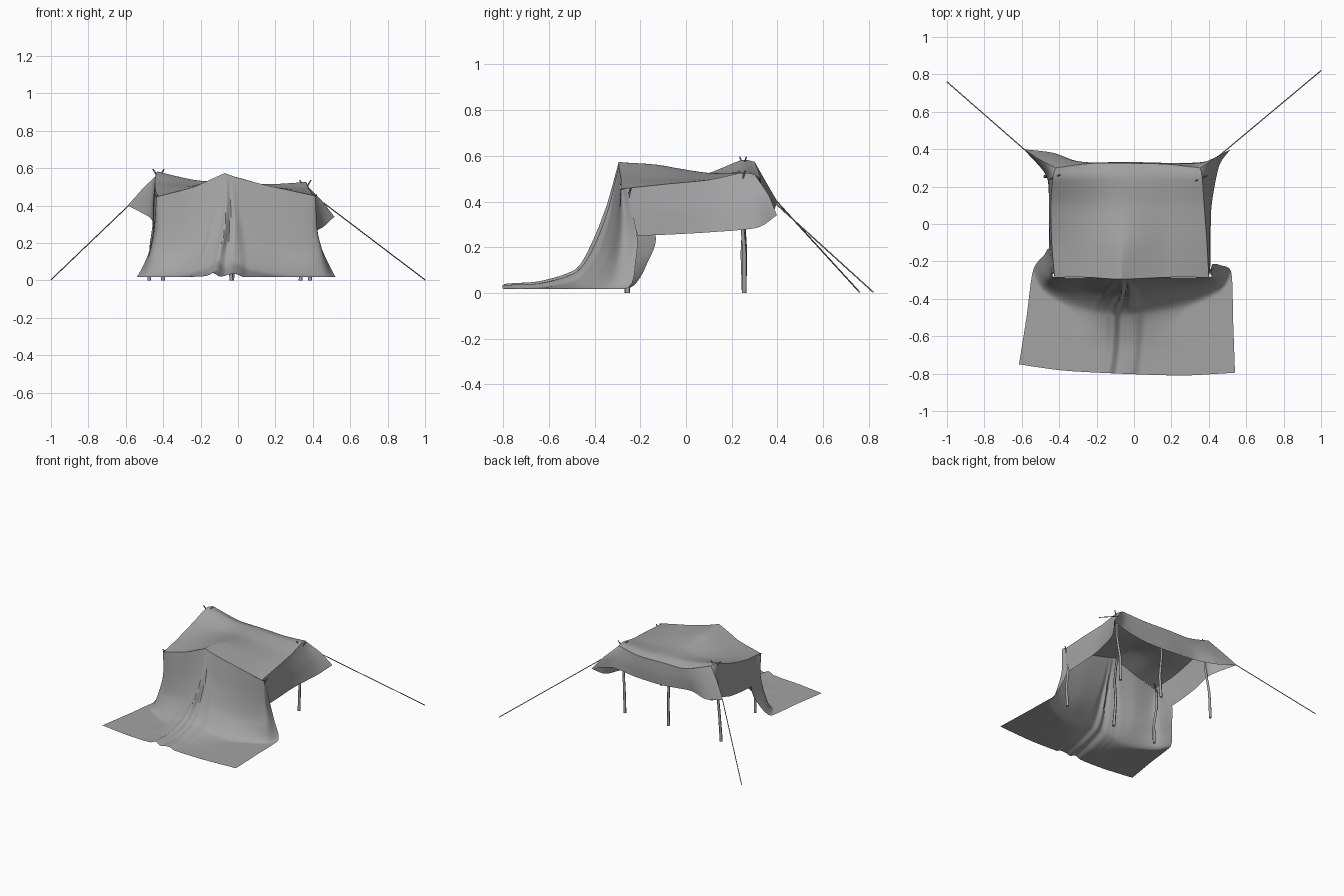
import bpy, bmesh, math
from mathutils import Vector as V

if "Cube" in bpy.data.objects:
    bpy.data.objects.remove(bpy.data.objects["Cube"])

grey = bpy.data.materials.new("grey_canvas")
grey.diffuse_color = (.37, .37, .37, 1)
grey.use_nodes = True
grey.node_tree.nodes["Principled BSDF"].inputs["Base Color"].default_value = grey.diffuse_color


def spline(pts, n):
    """Sample a smooth curve through pts with n steps per whole length."""
    pts = [V(p) for p in pts]
    p = [2 * pts[0] - pts[1]] + pts + [2 * pts[-1] - pts[-2]]
    out = []
    for i in range(n + 1):
        s = i / n * (len(pts) - 1)
        k = min(int(s), len(pts) - 2)
        t = s - k
        a, b, c, d = p[k:k + 4]
        m1, m2 = (c - a) * 0.4, (d - b) * 0.4
        out.append(b * (2*t**3 - 3*t*t + 1) + m1 * (t**3 - 2*t*t + t)
                   + c * (3*t*t - 2*t**3) + m2 * (t**3 - t*t))
    return out


def loft(bm, rows, nu, nv, bend=None):
    """Cloth patch through a small net of control points."""
    rows = [spline(r, nu) for r in rows]
    cols = [spline([r[i] for r in rows], nv) for i in range(nu + 1)]
    vs = []
    for i, col in enumerate(cols):
        vs.append([bm.verts.new(bend(p, j / nv) if bend else p)
                   for j, p in enumerate(col)])
    for i in range(nu):
        for j in range(nv):
            bm.faces.new((vs[i][j], vs[i][j+1], vs[i+1][j+1], vs[i+1][j]))


def peak(p, v):
    """Sharpen the point over the front centre pole."""
    return p + V((0, 0, .022 * math.exp(-abs(p.x + .07) / .05) * max(0, 1 - v * 3)))


bm = bmesh.new()

# sagging roof, front row to back row
roof = [
    [(-.425, -.285, .45), (-.25, -.285, .495), (-.07, -.295, .552), (.18, -.285, .502), (.40, -.285, .455)],
    [(-.44, -.10, .475), (-.24, -.10, .505), (-.05, -.10, .553), (.17, -.10, .503), (.39, -.10, .475)],
    [(-.445, .10, .525), (-.23, .10, .51), (-.04, .10, .525), (.17, .10, .50), (.375, .10, .495)],
    [(-.435, .24, .58), (-.22, .25, .535), (-.03, .25, .525), (.17, .25, .515), (.365, .24, .525)],
    [(-.42, .30, .575), (-.22, .325, .51), (-.03, .325, .505), (.17, .32, .50), (.355, .30, .52)],
]
loft(bm, roof, 100, 40, peak)

# front cloth wrapping the corner poles, falling to the ground and spreading forward
drape = [
    [(-.43, -.255, .455), *roof[0], (.405, -.26, .46)],
    [(-.455, -.135, .26), (-.43, -.285, .27), (-.26, -.312, .29), (-.07, -.335, .36),
     (.20, -.312, .29), (.41, -.285, .27), (.42, -.215, .26)],
    [(-.48, -.165, .14), (-.455, -.30, .14), (-.28, -.35, .14), (-.07, -.39, .20),
     (.22, -.35, .14), (.435, -.30, .14), (.46, -.22, .14)],
    [(-.54, -.25, .02), (-.48, -.355, .02), (-.31, -.445, .025), (-.07, -.48, .075),
     (.24, -.445, .025), (.455, -.355, .02), (.52, -.26, .02)],
    [(-.575, -.5, .018), (-.50, -.56, .018), (-.34, -.61, .018), (-.08, -.63, .025),
     (.25, -.63, .018), (.46, -.57, .018), (.53, -.52, .018)],
    [(-.615, -.75, .018), (-.52, -.765, .018), (-.36, -.785, .018), (-.08, -.80, .018),
     (.25, -.81, .018), (.46, -.80, .018), (.54, -.795, .018)],
]


def pleats(p, v):
    """Gathers fanning out from the front peak."""
    c = p.x + .06 + .03 * v
    width = .035 + .085 * min(1, v * 1.6)
    env = math.exp(-(c / width) ** 4) * min(1, v * 2.5)
    s = c / width
    f = (.55 + .35 * math.cos(s * 6.5 + v * 3) + .15 * math.sin(s * 11 + v * 6)) * env
    a = .036 * (1 - .4 * max(0, v - .6) / .4)
    up = min(1, max(0, (v - .35) / .3))
    q = peak(p, v) + V((.008 * env * math.sin(v * 9), -a * f * (1 - up), a * f * up))
    q.z = max(q.z, .017)
    return q


loft(bm, drape, 180, 70, pleats)


# hanging flaps on left, back and right, given by their hem points
def flap(top, hem, nu, out, ends=(None, None)):
    mid = [V(a).lerp(V(b), .5) + V(out) for a, b in zip(top, hem)]
    for i, e in zip((0, -1), ends):
        mid[i] = V(e) if e else mid[i] - V(out)
    loft(bm, [top, mid, hem], nu, 12)


left_tip, right_tip = (-.59, .40, .40), (.515, .398, .34)
left_mid, right_mid = (-.505, .345, .495), (.445, .36, .43)
flap([r[0] for r in roof],
     [(-.455, -.135, .26), (-.455, -.03, .265), (-.455, .12, .285), (-.47, .26, .335), left_tip],
     40, (-.004, 0, 0), (None, left_mid))
back_edge = spline(roof[4], 16)
flap([back_edge[i] for i in (0, 1, 4, 8, 12, 15, 16)],
     [left_tip, (-.43, .38, .355), (-.27, .327, .355), (-.03, .33, .335),
      (.19, .325, .335), (.385, .335, .36), right_tip],
     96, (0, .004, 0), (left_mid, right_mid))
flap([r[4] for r in roof],
     [(.41, -.21, .25), (.41, -.08, .255), (.415, .10, .265), (.455, .31, .285), right_tip],
     40, (.006, 0, 0), (None, right_mid))

bmesh.ops.remove_doubles(bm, verts=bm.verts, dist=.0005)
bmesh.ops.recalc_face_normals(bm, faces=bm.faces)
me = bpy.data.meshes.new("tent_cloth")
bm.to_mesh(me)
bm.free()
me.materials.append(grey)
cloth = bpy.data.objects.new("tent_cloth", me)
bpy.context.collection.objects.link(cloth)
bpy.context.view_layer.objects.active = cloth
cloth.select_set(True)
bpy.ops.object.shade_smooth_by_angle(angle=math.radians(40))


def rods(name, paths, radius, taper):
    """Poles, twigs or ropes as bevelled polylines."""
    cu = bpy.data.curves.new(name, 'CURVE')
    cu.dimensions = '3D'
    cu.bevel_depth = radius
    cu.bevel_resolution = 1
    cu.use_fill_caps = True
    cu.materials.append(grey)
    for path in paths:
        s = cu.splines.new('POLY')
        s.points.add(len(path) - 1)
        for k, (pt, co) in enumerate(zip(s.points, path)):
            pt.co = (*co, 1)
            pt.radius = 1 - taper * k / (len(path) - 1)
    bpy.context.collection.objects.link(bpy.data.objects.new(name, cu))


# six crooked poles with forked tops
poles = [((-.40, -.26, 0), (-.415, -.255, .415)), ((-.035, -.26, 0), (-.065, -.265, .53)),
         ((.385, -.255, 0), (.39, -.255, .415)), ((-.475, .255, 0), (-.425, .25, .55)),
         ((-.03, .255, 0), (-.03, .25, .49)), ((.335, .255, 0), (.36, .245, .49))]
stems, twigs = [], []
for i, (a, b) in enumerate(poles):
    a, b = V(a), V(b)
    w = .005 * (-1) ** i
    stems.append([a, a.lerp(b, .35) + V((w, -w, 0)), a.lerp(b, .7) + V((-w, w, 0)), b])
    if i not in (1, 4):
        for s in (-1, 1):
            twigs.append([b - V((0, 0, .03)), b + V((s * .014, s * .006, .02)),
                          b + V((s * .03, s * .014, .045))])
rods("support_poles", stems, .0105, .3)
rods("pole_forks", twigs, .005, .3)

# guy ropes from the back cloth corners to the ground
rods("guy_ropes", [[(-.58, .393, .405), (-1, .76, .003)],
                   [(.458, .367, .414), (1, .82, .003)]], .003, 0)
